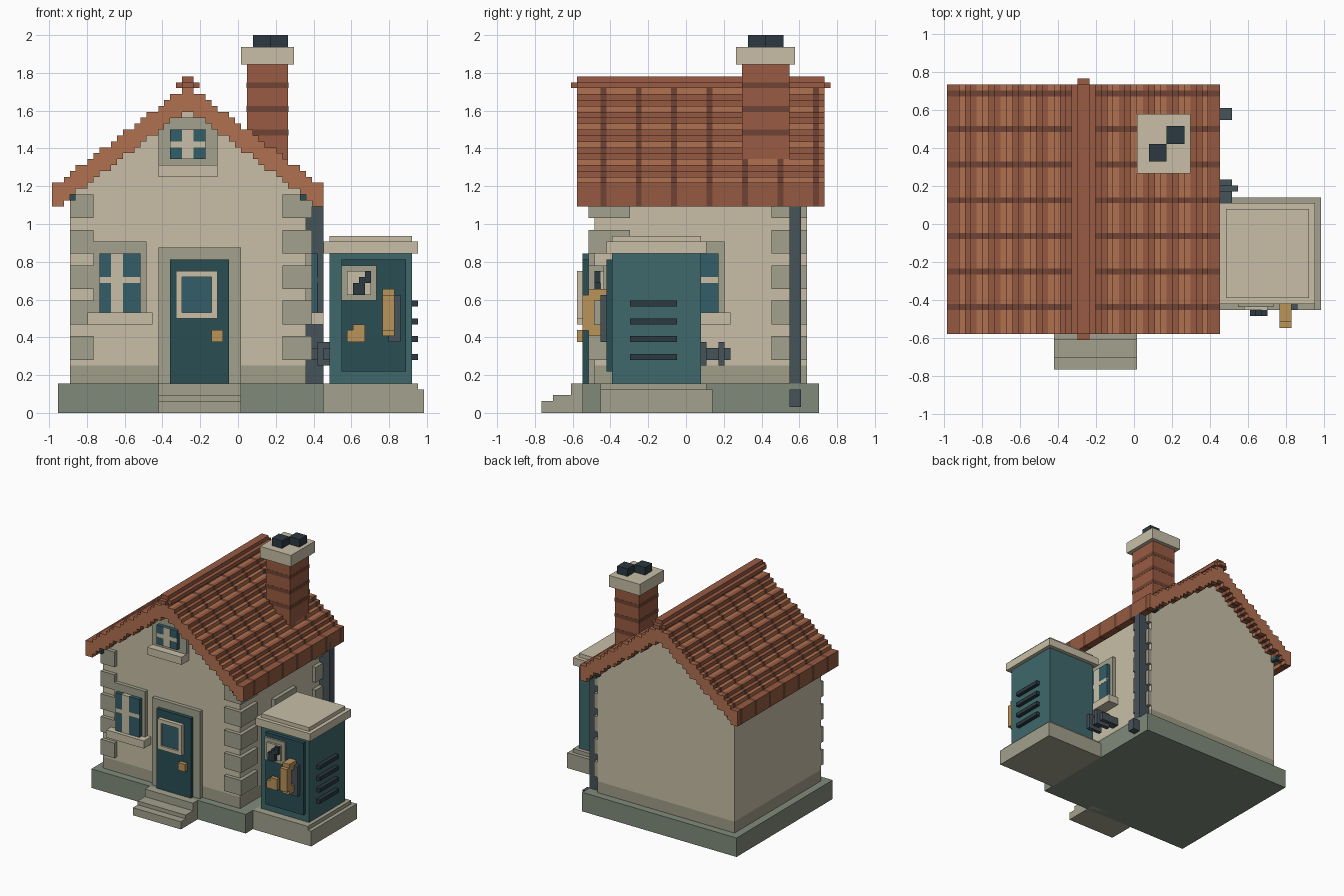
import bpy, bmesh, math

if "Cube" in bpy.data.objects:
    bpy.data.objects.remove(bpy.data.objects["Cube"])

U = 1 / 32  # everything sits on a 1/32 block grid


def pos(i, j, k):
    return (-0.984375 + i * U, -0.765625 + j * U, k * U)


def material(name, hexcode):
    m = bpy.data.materials.new(name)
    rgb = [int(hexcode[n:n + 2], 16) / 255 for n in (0, 2, 4)]
    m.diffuse_color = [((c + 0.055) / 1.055) ** 2.4 if c > 0.04 else c / 12.92 for c in rgb] + [1]
    m.use_nodes = True
    m.node_tree.nodes["Principled BSDF"].inputs["Base Color"].default_value = m.diffuse_color
    return m


WALL = material("plaster", "c8bfa7")
TRIM = material("stone_trim", "a3a18d")
BASE = material("foundation_stone", "808a7a")
BAND = material("plaster_base", "a09d88")
TILE = material("tile_light", "b07050")
TILE2 = material("tile_mid", "955a41")
DARK = material("tile_dark", "6f4433")
BRICK = material("brick", "985b42")
TEAL = material("teal", "3f686b")
DEEP = material("deep_teal", "294d54")
GLASS = material("glass", "335d68")
IRON = material("iron", "46535a")
BLACK = material("black", "2b3a40")
GOLD = material("brass", "b8935a")


def finish(name, bm, mats):
    bmesh.ops.recalc_face_normals(bm, faces=bm.faces)
    me = bpy.data.meshes.new(name)
    bm.to_mesh(me)
    bm.free()
    for m in mats:
        me.materials.append(m)
    ob = bpy.data.objects.new(name, me)
    bpy.context.collection.objects.link(ob)
    return ob


def blocks(name, mat, *boxes):
    """Boxes given as x0, x1, y0, y1, z0, z1 in grid units."""
    bm = bmesh.new()
    for x0, x1, y0, y1, z0, z1 in boxes:
        for v in bmesh.ops.create_cube(bm, size=1)["verts"]:
            v.co = pos(x1 if v.co.x > 0 else x0, y1 if v.co.y > 0 else y0, z1 if v.co.z > 0 else z0)
    return finish(name, bm, [mat])


def prism(name, mats, profile, ys, pick=lambda x, y: 0):
    """Extrude an xz profile through the y stations, choosing a material per face."""
    bm = bmesh.new()
    rings = [[bm.verts.new(pos(x, y, z)) for x, z in profile] for y in ys]
    n = len(profile)
    for s in range(len(ys) - 1):
        for a in range(n):
            b = (a + 1) % n
            f = bm.faces.new((rings[s][a], rings[s][b], rings[s + 1][b], rings[s + 1][a]))
            f.material_index = pick((profile[a][0] + profile[b][0]) / 2, ys[s])
    bm.faces.new(rings[0])
    bm.faces.new(rings[-1])
    return finish(name, bm, mats)


# Foundation, steps and walls
blocks("foundation", BASE, (1, 46, 7, 47, 0, 5))
blocks("front_steps", TRIM, (18, 32, 0, 9, 0, 2), (18, 32, 2, 9, 2, 3), (18, 32, 5, 9, 3, 5))
blocks("wall_base_band", BAND, (3, 43, 9, 45, 5, 8))
prism("walls", [WALL], [(3, 8), (43, 8), (43, 38.25), (23, 53.25), (3, 38.25)], [9, 45])

# Stepped roof with dark tile joints
left_top, left_low = [], []
for i in range(23):
    f = math.floor(i * 0.75)
    left_top += [(i, 39 + f), (i + 1, 39 + f)]
    left_low += [(i, 35 + f), (i + 1, 35 + f)]


def mirrored(pts):
    return [(46 - x, z) for x, z in reversed(pts)]


outline = left_top + mirrored(left_top) + list(reversed(left_low + mirrored(left_low)))
outline = [p for a, p in enumerate(outline) if p != outline[a - 1]]
joints = range(10, 48, 6)
stations = sorted({6, 48, *joints, *(j + 1 for j in joints)})


def tile_colour(x, y):
    if y in joints:
        return 2
    d = min(x, 46 - x)
    return 1 if d < 2 or int(d) % 4 in (0, 3) else 0


prism("roof", [TILE, TILE2, DARK], outline, stations, tile_colour)
blocks("ridge_cap", BRICK, (21, 25, 6, 48, 55, 56), (22, 24, 5, 49, 55, 56), (22, 24, 6, 48, 56, 57))
blocks("eave_brackets", DEEP, *[(x, x + 2, y, y + 2, 36, 38.5) for x in (2, 42) for y in (7, 45)])

# Chimney
blocks("chimney", BRICK, (33, 40, 34, 42, 42, 59))
blocks("chimney_courses", DARK, *[(32.96, 40.04, 33.96, 42.04, k, k + 1) for k in (47, 51, 55)])
blocks("chimney_cap", WALL, (32, 41, 33, 43, 59, 62))
blocks("chimney_pots", BLACK, (34, 37, 35, 38, 62, 64), (37, 40, 38, 41, 62, 64))

# Corner stones
corners = []
for k in range(9, 34, 6):
    corners += [(3, 7, 8, 9, k, k + 4), (39, 44, 8, 9, k, k + 4),
                (43, 44, 9, 15, k, k + 4), (43, 44, 39, 45, k, k + 4)]
blocks("corner_stones", TRIM, *corners)


# Windows: u runs along the wall, d is the depth out of the wall
def window(name, place, frame, glass, bars, sill):
    blocks(name + "_frame", TRIM, place(*frame, 1))
    blocks(name + "_glass", GLASS, place(*glass, 2))
    blocks(name + "_bars", WALL, *[place(*b, 2.05) for b in bars])
    blocks(name + "_sill", WALL, place(*sill, 3))


def on_front(u0, u1, k0, k1, d):
    return (u0, u1, 9 - d, 9, k0, k1)


def on_right(u0, u1, k0, k1, d):
    return (43, 43 + d, u0 + 15, u1 + 15, k0, k1)


for name, place in (("front_window", on_front), ("side_window", on_right)):
    window(name, place, (7, 16, 17, 29), (8, 15, 17, 27),
           [(10, 12, 17, 27), (8, 15, 22, 23)], (6, 17, 15, 17))
window("gable_window", on_front, (18, 28, 42, 50), (20, 26, 43, 48),
       [(22, 24, 43, 48), (20, 26, 45, 46)], (18, 28, 40, 42))

# Front door
blocks("door_frame", TRIM, (18, 20, 8, 9, 5, 28), (30, 32, 8, 9, 5, 28), (20, 30, 8, 9, 26, 28))
blocks("door", DEEP, (20, 30, 7, 9, 5, 26))
blocks("door_window_frame", WALL, (21, 22, 6, 7, 16, 24), (27, 28, 6, 7, 16, 24),
       (22, 27, 6, 7, 16, 17), (22, 27, 6, 7, 23, 24))
blocks("door_glass", GLASS, (22, 27, 6.5, 7, 17, 23))
blocks("door_knob", GOLD, (27, 29, 6, 7, 12, 14))

# Utility cabinet
blocks("cabinet_base", TRIM, (46, 63, 10, 29, 0, 4), (46, 62, 10, 28, 4, 5))
blocks("cabinet_body", TEAL, (47, 61, 12, 27, 5, 27))
blocks("cabinet_roof", WALL, (46, 62, 11, 28, 27, 29), (47, 61, 12, 27, 29, 30))
blocks("cabinet_door", DEEP, (49, 60, 11, 12, 7, 26))
blocks("cabinet_meter_frame", TRIM, (49, 55, 10.5, 11, 19, 25))
blocks("cabinet_meter_face", WALL, (50, 54, 10, 11, 20, 24))
blocks("cabinet_meter_mark", BLACK, (51, 53, 9, 10, 20, 22), (52, 54, 9, 10, 22, 23), (53, 54, 9, 10, 23, 24))
blocks("cabinet_handle_plate", IRON, (57, 59, 10, 11, 12, 20))
blocks("cabinet_handle", GOLD, (56, 58, 7, 9, 14, 20), (56, 58, 8, 11, 19, 21), (56, 58, 8, 11, 13, 15))
blocks("cabinet_lock", GOLD, (50, 53, 10, 11, 12, 14), (51, 53, 10, 11, 14, 15))
blocks("cabinet_vents", BLACK, *[(61, 62, 15, 23, k, k + 1) for k in (9, 12, 15, 18)])

# Pipes
blocks("downpipe", IRON, (43, 46, 42, 44, 5, 37), (45, 48, 42, 44, 1, 4))
blocks("supply_pipe", IRON, (46, 48, 26, 32, 9, 11), (43, 47, 30, 32, 9, 11),
       (45, 49, 30, 31, 8, 12), (45, 49, 27, 28, 8, 12))
